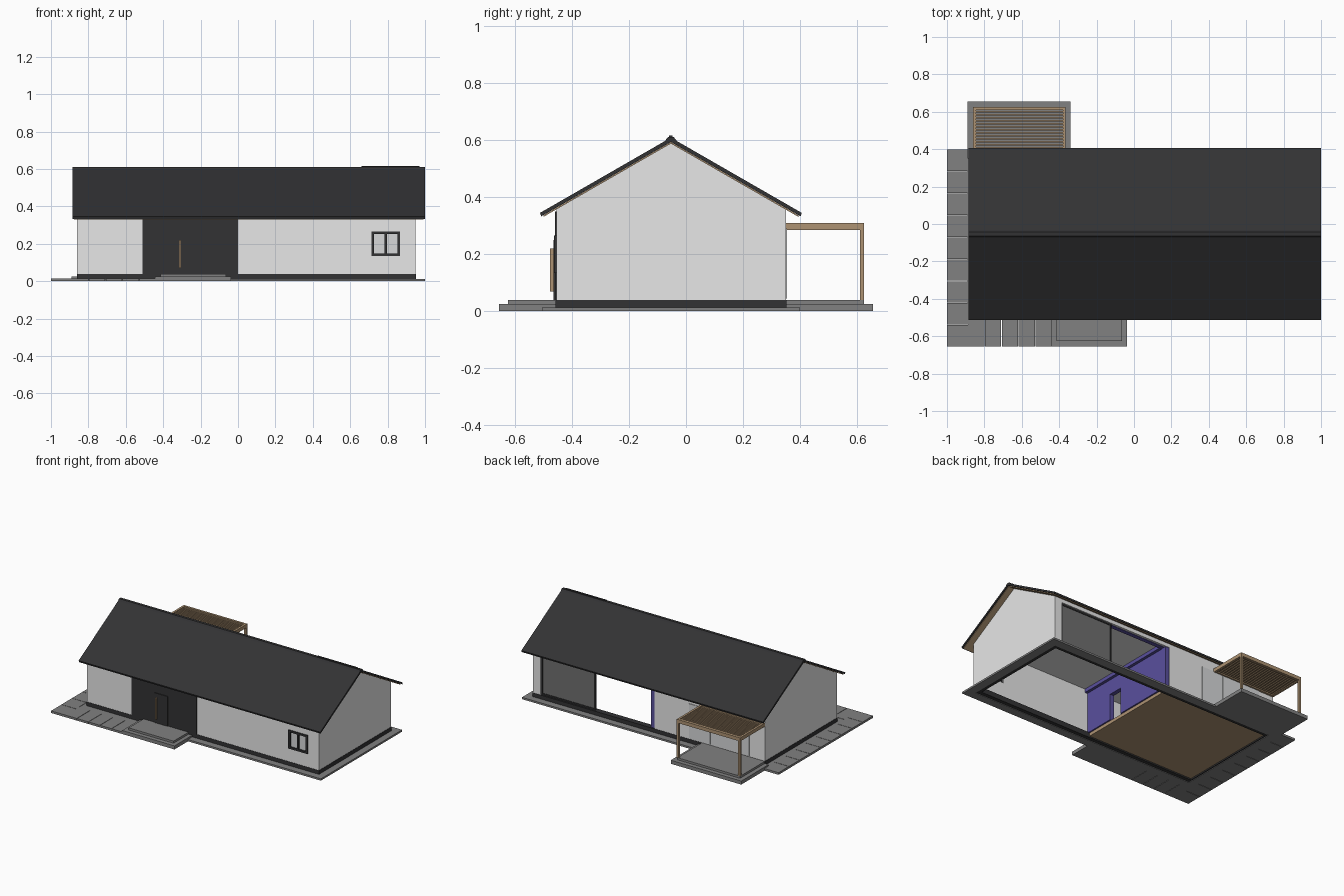
import bpy, bmesh

if "Cube" in bpy.data.objects:
    bpy.data.objects.remove(bpy.data.objects["Cube"])


def mat(name, r, g, b):
    m = bpy.data.materials.new(name)
    m.diffuse_color = (r, g, b, 1)
    m.use_nodes = True
    m.node_tree.nodes["Principled BSDF"].inputs["Base Color"].default_value = m.diffuse_color
    return m


WALL = mat("white_render", .80, .80, .80)
DARK = mat("charcoal", .032, .032, .034)
PAVE = mat("grey_paving", .22, .22, .22)
WOOD = mat("warm_wood", .42, .29, .17)
PURPLE = mat("violet_partition", .10, .08, .34)
GLASS = mat("grey_glass", .16, .16, .16)
PANE = mat("pale_pane", .68, .69, .70)


def finish(bm, name, m):
    bmesh.ops.recalc_face_normals(bm, faces=bm.faces)
    me = bpy.data.meshes.new(name)
    bm.to_mesh(me)
    bm.free()
    me.materials.append(m)
    ob = bpy.data.objects.new(name, me)
    bpy.context.collection.objects.link(ob)
    return ob


def box(name, m, x, y, z):
    """Box from (min, max) ranges."""
    bm = bmesh.new()
    bmesh.ops.create_cube(bm, size=1)
    for v in bm.verts:
        v.co = [r[0] if c < 0 else r[1] for c, r in zip(v.co, (x, y, z))]
    return finish(bm, name, m)


def extrude_x(name, m, profile, x0, x1):
    """Extrude a (y, z) outline along x."""
    bm = bmesh.new()
    f = bm.faces.new([bm.verts.new((x0, y, z)) for y, z in profile])
    r = bmesh.ops.extrude_face_region(bm, geom=[f])
    for v in r["geom"]:
        if isinstance(v, bmesh.types.BMVert):
            v.co.x = x1
    return finish(bm, name, m)


def ring(name, m, x, y, z, t):
    """Rectangular hollow ring of four bars."""
    box(name + "_front", m, x, (y[0], y[0] + t), z)
    box(name + "_back", m, x, (y[1] - t, y[1]), z)
    box(name + "_left", m, (x[0], x[0] + t), (y[0] + t, y[1] - t), z)
    box(name + "_right", m, (x[1] - t, x[1]), (y[0] + t, y[1] - t), z)


def frame_xz(name, m, x, z, y, t):
    """Upright window or door frame."""
    box(name + "_left", m, (x[0], x[0] + t), y, z)
    box(name + "_right", m, (x[1] - t, x[1]), y, z)
    box(name + "_bottom", m, (x[0] + t, x[1] - t), y, (z[0], z[0] + t))
    box(name + "_top", m, (x[0] + t, x[1] - t), y, (z[1] - t, z[1]))


XL, XR, YF, YB = -.86, .95, -.455, .35
RY = -.053  # ridge line

# Paving apron, plinth and wood floor (the right room has no floor)
ring("apron", PAVE, (-.89, 1.0), (-.505, .40), (0, .013), .06)
ring("plinth", DARK, (XL - .002, XR + .002), (YF - .002, YB + .002), (.004, .04), .04)
box("wood_floor", WOOD, (-.82, .02), (-.415, .31), (.012, .035))

# L-shaped path of tiles
for i in range(5):
    x0 = -.89 + i * .09
    box("front_path_tile", PAVE, (x0 + .003, x0 + .09), (-.655, -.505), (0, .015))
for i in range(9):
    y0 = -.655 + i * 1.055 / 9
    box("side_path_tile", PAVE, (-1, -.887), (y0, y0 + 1.055 / 9 - .003), (0, .015))

# Front porch and back terrace, two steps each
box("porch_lower", PAVE, (-.445, -.037), (-.655, YF), (0, .025))
box("porch_upper", PAVE, (-.415, -.065), (-.625, YF), (.025, .04))
box("terrace_lower", PAVE, (-.89, -.34), (YB, .655), (0, .025))
box("terrace_upper", PAVE, (-.86, -.37), (YB, .625), (.025, .04))

# Outer walls
box("front_wall_left", WALL, (XL, .725), (YF, YF + .03), (.04, .365))
box("front_wall_right", WALL, (.855, XR), (YF, YF + .03), (.04, .365))
box("front_wall_sill", WALL, (.725, .855), (YF, YF + .03), (.04, .145))
box("front_wall_head", WALL, (.725, .855), (YF, YF + .03), (.255, .365))
box("back_wall", WALL, (XL, .0), (YB - .03, YB), (.04, .365))
box("back_pillar", WALL, (.89, XR), (YB - .03, YB), (.04, .365))
box("back_lintel", WALL, (0, .89), (YB - .015, YB), (.33, .365))
gable = [(YF, .04), (YB, .04), (YB, .363), (RY, .595), (YF, .363)]
extrude_x("gable_left", WALL, gable, XL, XL + .03)
extrude_x("gable_right", WALL, gable, XR - .03, XR)
box("ceiling", WALL, (XL + .03, XR - .03), (YF + .03, YB - .03), (.35, .36))

# Violet inner partition with a doorway, and beams
box("partition_front", PURPLE, (.0, .03), (-.425, -.20), (.035, .35))
box("partition_back", PURPLE, (.0, .03), (-.10, YB - .005), (.035, .35))
box("partition_head", PURPLE, (.0, .03), (-.20, -.10), (.22, .35))
box("partition_beam", PURPLE, (.03, .05), (-.425, .31), (.325, .35))
box("lintel_beam", PURPLE, (.03, .92), (.305, YB - .015), (.328, .35))

# Large sliding glass on the back
box("sliding_glass", GLASS, (.48, .88), (.328, .336), (.045, .33))
frame_xz("sliding_frame", DARK, (.47, .89), (.04, .33), (.324, .34), .01)

# Terrace doors under the pergola
for x0, x1 in ((-.74, -.44), (-.435, -.27)):
    box("terrace_door_pane", PANE, (x0, x1), (YB, YB + .004), (.045, .29))

# Roof, ridge cap and wood soffit
roof = [(-.512, .345), (RY, .609), (.406, .345), (.402, .333), (RY, .594), (-.508, .333)]
extrude_x("roof", DARK, roof, -.885, 1.0)
soffit = [(-.50, .337), (RY, .5935), (.394, .337), (.394, .331), (RY, .588), (-.50, .331)]
extrude_x("soffit", WOOD, soffit, -.878, .993)
cap = [(RY - .02, .599), (RY - .01, .611), (RY + .01, .611), (RY + .02, .599)]
extrude_x("ridge_cap", DARK, cap, -.885, 1.0)
box("ridge_vent", DARK, (.66, .97), (RY - .006, RY + .006), (.608, .616))

# Dark entrance cladding, front door and wooden handle
box("entrance_cladding", DARK, (-.51, 0), (YF - .005, YF), (.04, .35))
box("front_door", DARK, (-.325, -.225), (YF - .010, YF - .005), (.04, .25))
box("door_handle", WOOD, (-.315, -.305), (YF - .022, YF - .010), (.07, .22))

# Front window
frame_xz("window_frame", DARK, (.715, .865), (.135, .265), (YF - .008, YF + .02), .013)
box("window_mullion", DARK, (.784, .796), (YF - .008, YF + .02), (.148, .252))
box("window_pane", PANE, (.728, .852), (YF + .004, YF + .01), (.148, .252))

# Pergola: posts, beam frame and slats along x
for x in (-.86, -.38):
    box("pergola_post", WOOD, (x, x + .015), (.61, .625), (.04, .285))
    box("pergola_side_beam", WOOD, (x, x + .015), (YB, .625), (.285, .31))
for y in (YB, .61):
    box("pergola_cross_beam", WOOD, (-.845, -.38), (y, y + .015), (.285, .31))
for i in range(15):
    y = .373 + i * .016
    box("pergola_slat", WOOD, (-.845, -.38), (y, y + .007), (.288, .306))
